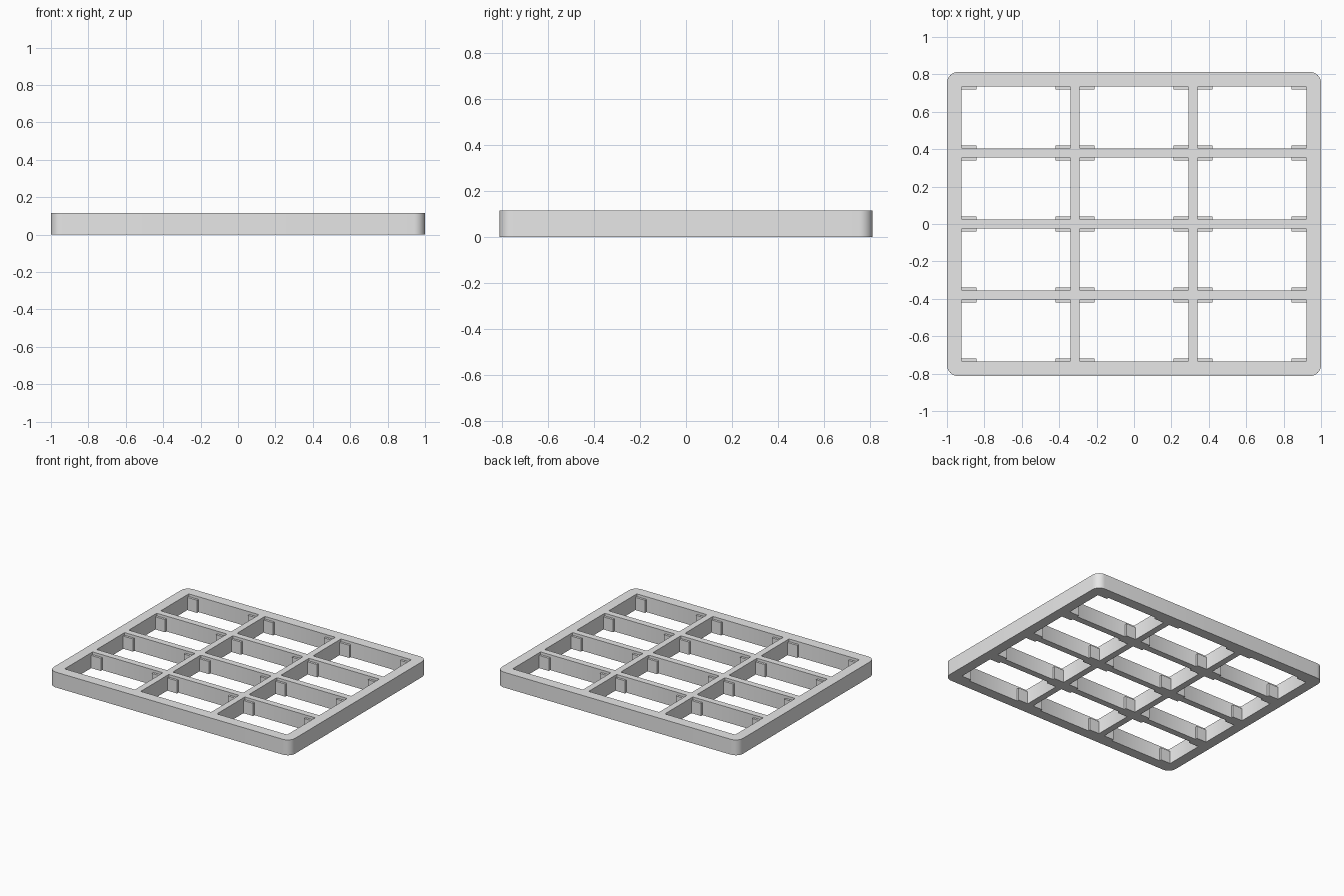
import bpy, bmesh, math

if "Cube" in bpy.data.objects:
    bpy.data.objects.remove(bpy.data.objects["Cube"])

HEIGHT = 0.115
HALF_X, HALF_Y = 1.0, 0.813
COLS, ROWS = 3, 4
CELL_X, CELL_Y = 0.583, 0.3315      # opening size
BAR = 0.048                         # divider thickness
TAB_W, TAB_D, TAB_H = 0.08, 0.017, 0.095

grey = bpy.data.materials.new("plain_grey")
grey.diffuse_color = (0.8, 0.8, 0.8, 1)
grey.use_nodes = True
grey.node_tree.nodes["Principled BSDF"].inputs["Base Color"].default_value = grey.diffuse_color


def rounded_rect(cx, cy, hx, hy, r, steps):
    """Outline points of a rectangle with rounded corners."""
    pts = []
    for k, (sx, sy) in enumerate([(1, 1), (-1, 1), (-1, -1), (1, -1)]):
        for i in range(steps + 1):
            a = math.radians(90 * (k + i / steps))
            pts.append((cx + sx * (hx - r) + r * math.cos(a),
                        cy + sy * (hy - r) + r * math.sin(a)))
    return pts


def add_object(name, bm):
    mesh = bpy.data.meshes.new(name)
    bm.to_mesh(mesh)
    bm.free()
    mesh.materials.append(grey)
    obj = bpy.data.objects.new(name, mesh)
    bpy.context.scene.collection.objects.link(obj)
    return obj


cells = [((c - (COLS - 1) / 2) * (CELL_X + BAR), (r - (ROWS - 1) / 2) * (CELL_Y + BAR))
         for c in range(COLS) for r in range(ROWS)]

# Tray frame: rounded outline with a grid of openings, extruded upward
curve = bpy.data.curves.new("frame_profile", 'CURVE')
curve.dimensions = '2D'
curve.fill_mode = 'BOTH'
curve.extrude = HEIGHT / 2
loops = [rounded_rect(0, 0, HALF_X, HALF_Y, 0.06, 8)]
loops += [rounded_rect(x, y, CELL_X / 2, CELL_Y / 2, 0.006, 2) for x, y in cells]
for pts in loops:
    spline = curve.splines.new('POLY')
    spline.points.add(len(pts) - 1)
    for p, (x, y) in zip(spline.points, pts):
        p.co = (x, y, 0, 1)
    spline.use_cyclic_u = True
profile = bpy.data.objects.new("frame_profile", curve)
bpy.context.scene.collection.objects.link(profile)
bpy.context.view_layer.update()
evaluated = profile.evaluated_get(bpy.context.evaluated_depsgraph_get())
bm = bmesh.new()
bm.from_mesh(evaluated.to_mesh())
evaluated.to_mesh_clear()
bpy.data.objects.remove(profile)
bmesh.ops.translate(bm, verts=bm.verts, vec=(0, 0, HEIGHT / 2))
bmesh.ops.remove_doubles(bm, verts=bm.verts, dist=1e-5)
bmesh.ops.recalc_face_normals(bm, faces=bm.faces)
frame = add_object("tray_frame", bm)
bpy.context.view_layer.objects.active = frame
frame.select_set(True)
bpy.ops.object.shade_smooth_by_angle(angle=math.radians(30))

# Corner tabs: a low block in each corner of every opening
bm = bmesh.new()
for x, y in cells:
    for sx in (-1, 1):
        for sy in (-1, 1):
            box = bmesh.ops.create_cube(bm, size=1)["verts"]
            bmesh.ops.scale(bm, verts=box, vec=(TAB_W, TAB_D, TAB_H))
            bmesh.ops.translate(bm, verts=box, vec=(
                x + sx * (CELL_X - TAB_W) / 2, y + sy * (CELL_Y - TAB_D) / 2, TAB_H / 2))
add_object("corner_tabs", bm)
